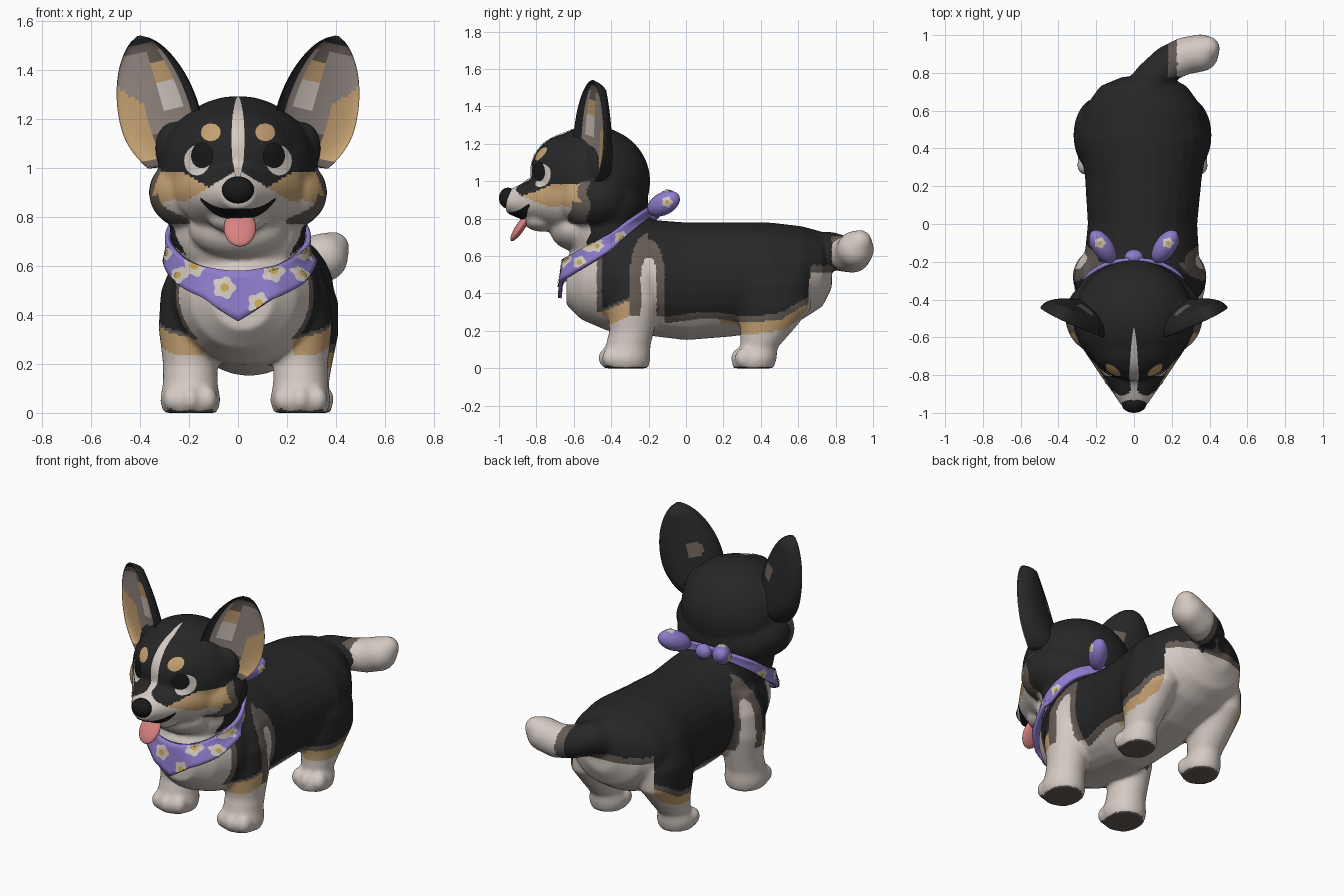
import bpy, bmesh, math
from math import sin, cos, pi
from mathutils import Vector, Matrix, Euler
from mathutils.bvhtree import BVHTree

cube = bpy.data.objects.get("Cube")
if cube:
    bpy.data.objects.remove(cube)

# Flat colours
COLOURS = {
    "black_coat": (0.02, 0.02, 0.02), "cream_white": (0.66, 0.59, 0.54),
    "tan": (0.56, 0.36, 0.17), "taupe": (0.13, 0.105, 0.09),
    "ear_grey": (0.30, 0.25, 0.23), "purple": (0.27, 0.20, 0.60),
    "yellow": (0.58, 0.40, 0.09), "pink": (0.68, 0.22, 0.22),
    "nose_black": (0.01, 0.01, 0.01)}
MATS, BLACK, WHITE, TAN, TAUPE, GREY, PURPLE, YELLOW, PINK, NOSE = [], *range(9)
for name, rgb in COLOURS.items():
    m = bpy.data.materials.new(name)
    m.use_nodes = True
    m.diffuse_color = (*rgb, 1)
    m.node_tree.nodes["Principled BSDF"].inputs["Base Color"].default_value = (*rgb, 1)
    MATS.append(m)


def finish(name, mesh, mat=None):
    ob = bpy.data.objects.new(name, mesh)
    bpy.context.collection.objects.link(ob)
    for m in (MATS if mat is None else [MATS[mat]]):
        mesh.materials.append(m)
    for p in mesh.polygons:
        p.use_smooth = True
    return ob


def from_bm(name, bm, mat=None):
    bmesh.ops.recalc_face_normals(bm, faces=bm.faces)
    mesh = bpy.data.meshes.new(name)
    bm.to_mesh(mesh)
    bm.free()
    return finish(name, mesh, mat)


def ball(bm, c, r, rot=(0, 0, 0)):
    mtx = Matrix.Translation(c) @ Euler(rot).to_matrix().to_4x4() @ Matrix.Diagonal((*r, 1))
    bmesh.ops.create_uvsphere(bm, u_segments=28, v_segments=16, radius=1, matrix=mtx)


def one_ball(name, mat, c, r, rot=(0, 0, 0)):
    bm = bmesh.new()
    ball(bm, c, r, rot)
    return from_bm(name, bm, mat)


def loft(bm, rings, paint=None):
    rows = [[bm.verts.new(p) for p in ring] for ring in rings]
    n = len(rows[0])
    for i in range(len(rows) - 1):
        for j in range(n):
            k = (j + 1) % n
            f = bm.faces.new((rows[i][j], rows[i][k], rows[i + 1][k], rows[i + 1][j]))
            f.material_index = paint(i, j) if paint else 0
    bm.faces.new(rows[0])
    bm.faces.new(rows[-1])


def oval(c, u, v, n=28):
    c, u, v = Vector(c), Vector(u), Vector(v)
    return [c + u * cos(2 * pi * k / n) + v * sin(2 * pi * k / n) for k in range(n)]


# Dog body: overlapping volumes fused into one skin
bm = bmesh.new()
TORSO = [(-.64, .02, .46, .12, .12), (-.56, .02, .48, .22, .22), (-.42, .03, .48, .30, .28),
         (-.25, .04, .49, .31, .31), (0, .045, .465, .29, .315), (.25, .05, .475, .31, .305),
         (.45, .05, .49, .345, .29), (.62, .05, .51, .31, .25), (.73, .05, .53, .23, .2),
         (.78, .06, .55, .12, .12)]
MUZZLE = [(-.965, 0, .89, .065, .055), (-.9, 0, .893, .11, .085), (-.8, 0, .9, .18, .125),
          (-.68, 0, .92, .26, .19), (-.5, 0, .95, .3, .2)]
for part in (TORSO, MUZZLE):
    loft(bm, [oval((x, y, z), (rx, 0, 0), (0, 0, rz)) for y, x, z, rx, rz in part])

# Legs as stacked ovals (height, y, side radius, depth radius) with three toes each
FRONT_LEG = [(0, -.32, .11, .12), (.05, -.325, .125, .135), (.12, -.31, .112, .12),
             (.2, -.29, .112, .12), (.35, -.28, .13, .145), (.5, -.28, .12, .15), (.62, -.27, .07, .1)]
REAR_LEG = [(0, .36, .1, .11), (.05, .365, .11, .12), (.11, .39, .09, .1), (.2, .43, .105, .14),
            (.32, .47, .13, .2), (.45, .47, .13, .2), (.6, .45, .08, .14)]
for s in (-1, 1):
    for leg, mid, off, toe_y in ((FRONT_LEG, .03, .225, -.42), (REAR_LEG, .045, .235, .29)):
        x = mid + s * off
        loft(bm, [oval((x, y, z), (rx, 0, 0), (0, ry, 0)) for z, y, rx, ry in leg])
        for t in (-1, 0, 1):
            ball(bm, (x + t * .07, toe_y + abs(t) * .02, .055), (.042, .05, .055))
    # Cheeks and ear roots
    ball(bm, (s * .2, -.49, .9), (.165, .19, .15))
    ball(bm, (s * .23, -.47, 1.08), (.11, .08, .13))
# Skull, forehead, neck ruff, neck, throat and lower jaw
ball(bm, (0, -.5, 1.0), (.32, .31, .295))
ball(bm, (0, -.6, 1.06), (.25, .23, .2))
ball(bm, (0, -.39, .87), (.31, .19, .2))
ball(bm, (0, -.42, .75), (.28, .23, .25))
ball(bm, (0, -.6, .75), (.2, .13, .12))
ball(bm, (0, -.77, .79), (.12, .1, .06))
# Tail
TAIL = [(.05, .66, .6, .13), (.1, .77, .63, .1), (.18, .85, .61, .095),
        (.27, .89, .61, .1), (.35, .905, .635, .1), (.39, .93, .675, .065)]
for a, b in zip(TAIL, TAIL[1:]):
    for k in range(5):
        x, y, z, r = Vector(a).lerp(Vector(b), k / 4)
        ball(bm, (x, y, z), (r, r, r))

rough = from_bm("rough_body", bm)
rm = rough.modifiers.new("Fuse", 'REMESH')
rm.mode, rm.voxel_size = 'VOXEL', .011
sm = rough.modifiers.new("Soften", 'SMOOTH')
sm.factor, sm.iterations = .5, 14
skin = bpy.data.meshes.new_from_object(rough.evaluated_get(bpy.context.evaluated_depsgraph_get()))
bpy.data.objects.remove(rough)
skin.materials.clear()
finish("dog_body", skin)


# Coat markings by position
def head_coat(x, y, z):
    ax, wob = abs(x), .012 * sin(z * 45)
    if y > -.52 + wob:
        return BLACK
    if y > (-.62 if z < .89 else -.57) + wob and .77 < z < 1.0:
        return TAUPE
    if z < .855 + .015 * sin(ax * 30):
        return WHITE
    if z < 1.0 and ax < 1.65 * (1.0 - z) - .01:
        return WHITE
    return TAN if z < min(.985, .91 + .6 * (ax - .1)) and ax > .1 else BLACK


def coat(c, n):
    x, y, z = c
    bx = abs(x - .045)
    if z < .03 and n.z < -.7:
        return TAUPE
    if y < -.1 and z > .58 + (y + .65) * .55:
        return head_coat(x, y, z)
    if y > .78 and x > .14 and z > .46:
        return WHITE if x > .23 else TAUPE if x > .18 else BLACK
    if y < -.45:
        return WHITE if y < -.475 or z < .3 else TAUPE
    # Pale stripe behind the shoulder with its darker border
    d = math.hypot(y + .2, max(0, z - .5) * .45)
    if bx > .17 and z > .2 and d < (.1 if y < -.2 else .085):
        return WHITE if d < .042 or z < .28 else TAUPE
    if y < -.24:
        up = z - .23 - (y + .42) * .4
        return BLACK if up > .1 else TAUPE if up > .085 else TAN if up > 0 and bx > .18 else WHITE
    # Pale seat below the tail
    if n.y > .33 and bx < .28 and y > .5 and z < .55:
        return WHITE if z < .51 else TAUPE
    line = .255 + max(0, y - .52) * .65 + .012 * sin(y * 14)
    if z > line + .035:
        return BLACK
    if z > line:
        return TAUPE
    return TAN if y > .18 and z > line - .06 and bx > .2 else WHITE


for p in skin.polygons:
    p.material_index = coat(p.center, p.normal)


# Thin painted patches laid onto a surface
def tree_of(mesh):
    return BVHTree.FromPolygons([v.co for v in mesh.vertices], [p.vertices for p in mesh.polygons])


def disc(rx, ry, petals=0, rings=6, n=40):
    return [[(k / rings * rx * (1 + .13 * cos(petals * a) * bool(petals)) * cos(a),
              k / rings * ry * (1 + .13 * cos(petals * a) * bool(petals)) * sin(a))
             for a in (2 * pi * j / n for j in range(n + 1))] for k in range(rings + 1)]


def patch(name, mat, tree, centre, axis, grid, lift=.004):
    axis, centre = Vector(axis), Vector(centre)
    v = Vector((0, 1, 0)) if abs(axis.z) > .5 else Vector((0, 0, 1))
    u = axis.cross(v)
    bm, rows = bmesh.new(), []
    for row in grid:
        rows.append([])
        for a, b in row:
            hit, nor, _, _ = tree.ray_cast(centre + u * a + v * b - axis, axis)
            if hit:
                hit = hit + nor * (lift if nor.dot(axis) < 0 else -lift)
            rows[-1].append(bm.verts.new(hit) if hit else None)
    for r, q in zip(rows, rows[1:]):
        for j in range(len(r) - 1):
            quad = (r[j], r[j + 1], q[j + 1], q[j])
            if all(quad) and max((a.co - quad[0].co).length for a in quad) < .12:
                bm.faces.new(quad)
    bmesh.ops.remove_doubles(bm, verts=bm.verts, dist=.00005)
    from_bm(name, bm, mat)


# Face
face = tree_of(skin)
FWD = (0, 1, 0)
patch("blaze", WHITE, face, (0, -1, 1.12), FWD, disc(.026, .17, rings=8))
for s, side in ((-1, "right"), (1, "left")):
    patch(side + "_brow", TAN, face, (s * .11, -1, 1.145), FWD, disc(.04, .036))
    patch(side + "_eye_white", WHITE, face, (s * .165, -1, 1.03), FWD, disc(.052, .062))
    patch(side + "_iris", NOSE, face, (s * .143, -1, 1.05), FWD, disc(.044, .052), .007)
smile = [[(.15 * u, .075 * u * u + .015 * (1 - u * u) ** 4 + v * .016 * (1 - u * u) + v * .006)
          for u in (k / 20 - 1 for k in range(41))] for v in (-1, -.5, 0, .5, 1)]
patch("mouth", NOSE, face, (0, -1, .8), FWD, smile)
one_ball("nose", NOSE, (0, -.952, .91), (.066, .048, .056))
one_ball("tongue", PINK, (.008, -.885, .755), (.066, .024, .09), (-.6, 0, 0))

# Thick cupped ears turned outwards
STEPS, SIDES = 32, 56
for s, side in ((-1, "right"), (1, "left")):
    def ear_ring(t):
        q = (t - .35) / .65
        w = .185 * max(0, 1 - q * q) ** .62 if q > 0 else .185 - .075 * ((.35 - t) / .35) ** 2
        w = max(w, .008)
        d = min(.07 + .075 * (1 - t), w)
        pts = []
        for k in range(SIDES):
            a = 2 * pi * (k + .5) / SIDES
            cup = sin(a) if sin(a) > 0 else -.35 * sin(a)
            p = (Vector((.275, -.54, 1.02)).lerp(Vector((.405, -.5, 1.54)), t)
                 + Vector((.86, .42, -.2)) * w * cos(a) + Vector((-.4, .9, 0)) * d * cup)
            pts.append((s * p.x, p.y, p.z))
        return pts

    def ear_paint(i, j):
        t, a = i / STEPS, 2 * pi * (j + 1) / SIDES
        u = cos(a)
        if sin(a) > 0:
            return TAUPE if math.hypot((t - .5) / .09, (u + .3) / .28) < 1 else BLACK
        if u < -.72 or t > .93:
            return BLACK
        if u > .4 and .04 < t < .35 + .3 * u:
            return TAN
        if -.55 < u < -.1 and t > .38:
            return WHITE if t < .6 else TAN if t < .78 else TAUPE
        return TAUPE if t < .25 or t > .85 else GREY

    bm = bmesh.new()
    loft(bm, [ear_ring(i / STEPS) for i in range(STEPS + 1)], ear_paint)
    from_bm(side + "_ear", bm)

# Neckerchief wrapped round the neck, deepest at the front
bm, rows = bmesh.new(), []
for k in range(72):
    a = 2 * pi * k / 72
    drop = max(.09 - .04 * sin(a), .205 * (1 - abs(a - 1.5 * pi) / 1.2))
    rows.append([])
    for i in range(7):
        f = i / 6
        z = .725 + .145 * sin(a) - drop * f
        flat = Vector((.28 * cos(a), (.2 if sin(a) > 0 else .255) * sin(a), 0))
        reach, out = flat.length, flat.normalized()
        hit = face.ray_cast(Vector((0, -.4, z)), out)[0]
        if hit:
            reach = min(max(reach, (hit - Vector((0, -.4, z))).length + .014), reach * 1.15)
        reach += .02 * f * (sin(a) < 0)
        rows[-1].append(bm.verts.new(Vector((0, -.4, z)) + out * reach))
for k in range(72):
    r, q = rows[k], rows[(k + 1) % 72]
    for i in range(6):
        bm.faces.new((r[i], q[i], q[i + 1], r[i + 1]))
scarf = from_bm("neckerchief", bm, PURPLE)
cloth = tree_of(scarf.data)
thick = scarf.modifiers.new("Cloth", 'SOLIDIFY')
thick.thickness, thick.offset = .02, 0


# Flowers on the cloth
def flower(tree, c, axis, size, lift):
    patch("flower_petals", WHITE, tree, c, axis, disc(size, size, 5), lift)
    patch("flower_centre", YELLOW, tree, c, axis, disc(size * .4, size * .4), lift + .004)


for x, z in ((-.17, .6), (-.055, .51), (.14, .575), (.085, .445), (.25, .665)):
    flower(cloth, (x, -1, z), FWD, .043, .013)

# Knot and its two loose ends, with flowers on the sides and ends
one_ball("knot", PURPLE, (0, -.175, .835), (.05, .04, .045))
for s, side in ((-1, "right"), (1, "left")):
    end = one_ball(side + "_knot_end", PURPLE, (s * .165, -.12, .88), (.056, .105, .06),
                   (.4, 0, -s * .6))
    for y, z in ((-.56, .56), (-.47, .65), (-.35, .7)):
        flower(cloth, (s * .6, y, z), (-s, 0, 0), .033, .013)
    flower(tree_of(end.data), (s * .18, -.1, 1.2), (0, 0, -1), .026, .004)
    flower(tree_of(end.data), (s * .6, -.1, .89), (-s, 0, 0), .026, .004)
